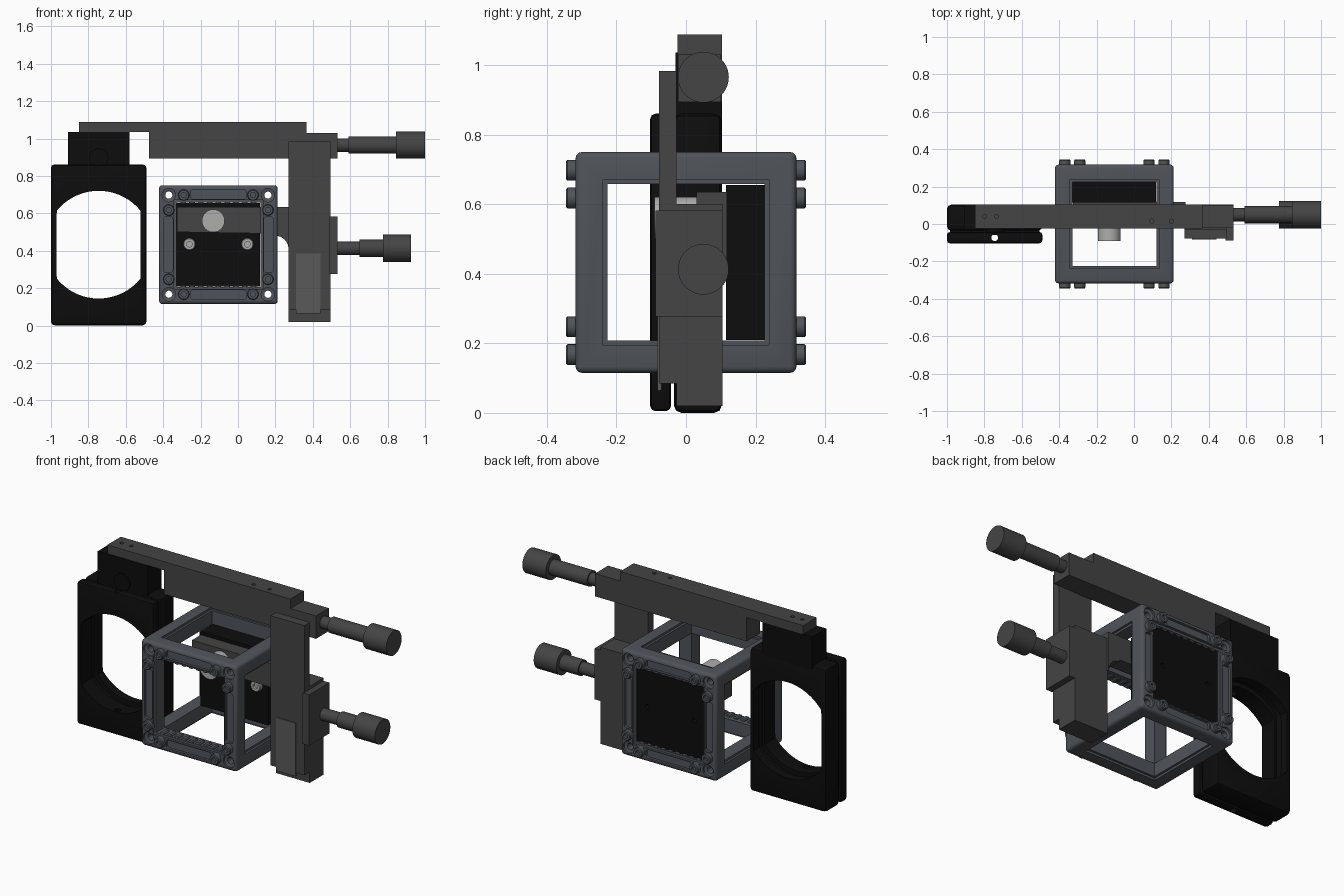
import bpy, bmesh, math
from mathutils import Vector

if "Cube" in bpy.data.objects:
    bpy.data.objects.remove(bpy.data.objects["Cube"])


def material(name, c):
    m = bpy.data.materials.new(name)
    m.diffuse_color = (*c, 1)
    m.use_nodes = True
    m.node_tree.nodes["Principled BSDF"].inputs["Base Color"].default_value = m.diffuse_color
    return m


STEEL = material("blue_grey", (0.078, 0.088, 0.1))
GREY = material("dark_grey", (0.058, 0.058, 0.058))
PALE = material("mid_grey", (0.1, 0.1, 0.1))
BLACK = material("black", (0.004, 0.004, 0.004))
METAL = material("metal", (0.42, 0.42, 0.41))


def finish(name, bm, mat):
    bmesh.ops.recalc_face_normals(bm, faces=bm.faces)
    me = bpy.data.meshes.new(name)
    bm.to_mesh(me)
    bm.free()
    ob = bpy.data.objects.new(name, me)
    bpy.context.collection.objects.link(ob)
    if mat:
        me.materials.append(mat)
    return ob


def box(name, x, y, z, mat=None, bevel=0, seg=2, only=None):
    """Box from ranges; bevel all edges, or only those along one axis."""
    bm = bmesh.new()
    bmesh.ops.create_cube(bm, size=1)
    for v in bm.verts:
        v.co = [r[0] + (c + 0.5) * (r[1] - r[0]) for c, r in zip(v.co, (x, y, z))]
    if bevel:
        edges = [e for e in bm.edges if only is None
                 or abs((e.verts[0].co - e.verts[1].co).normalized()[only]) > 0.9]
        bmesh.ops.bevel(bm, geom=edges, offset=bevel, segments=seg, profile=0.5, affect='EDGES')
    return finish(name, bm, mat)


def prism(name, pts, y0, y1, mat=None):
    """Extrude an x-z outline along y."""
    bm = bmesh.new()
    f = bm.faces.new([bm.verts.new((px, y0, pz)) for px, pz in pts])
    r = bmesh.ops.extrude_face_region(bm, geom=[f])
    for v in r["geom"]:
        if isinstance(v, bmesh.types.BMVert):
            v.co.y = y1
    return finish(name, bm, mat)


def lathe(name, prof, origin, axis, mat=None, n=32):
    """Turn (distance, radius) pairs around an axis, capped at both ends."""
    bm = bmesh.new()
    a = Vector(axis)
    u = a.orthogonal().normalized()
    w = a.cross(u)
    rings = []
    for t, r in prof:
        rings.append([bm.verts.new(Vector(origin) + a * t + r * (
            u * math.cos(k * math.tau / n) + w * math.sin(k * math.tau / n))) for k in range(n)])
    for p, q in zip(rings, rings[1:]):
        for k in range(n):
            bm.faces.new((p[k], p[(k + 1) % n], q[(k + 1) % n], q[k]))
    bm.faces.new(rings[0])
    bm.faces.new(rings[-1])
    return finish(name, bm, mat)


def cut(ob, *cutters):
    for c in cutters:
        m = ob.modifiers.new("cut", 'BOOLEAN')
        m.operation, m.solver, m.object = 'DIFFERENCE', 'EXACT', c
        bpy.context.view_layer.objects.active = ob
        bpy.ops.object.modifier_apply(modifier=m.name)
        bpy.data.objects.remove(c)


# Cage cube: bevelled block opened along all three axes
CX, CZ, H, O = -0.105, 0.4325, 0.3175, 0.225
cube = box("cage_cube", (CX - H, CX + H), (-H, H), (CZ - H, CZ + H), STEEL, 0.018, 3)
R = ((CX - O, CX + O), (-O, O), (CZ - O, CZ + O))
for ax in range(3):
    r = list(R)
    r[ax] = (-2, 2)
    cut(cube, box("cutter", *r))
    mid = (CX, 0, CZ)
    for s in (-1, 1):
        # shallow rebate around each opening
        r = [(c - O - 0.013, c + O + 0.013) for c in mid]
        r[ax] = sorted((mid[ax] + s * (H - 0.013), mid[ax] + s * (H + 0.1)))
        cut(cube, box("cutter", *r))
for s in (-1, 1):
    yr = sorted((s * (H - 0.015), s * (H + 0.1)))
    for t in (-1, 1):
        # rounded slots on front and back bars
        a, b = CX + t * 0.268, CZ + t * 0.268
        cut(cube,
            box("cutter", (CX - 0.15, CX + 0.15), yr, (b - 0.025, b + 0.025), None, 0.015, 3, 1),
            box("cutter", (a - 0.025, a + 0.025), yr, (CZ - 0.15, CZ + 0.15), None, 0.015, 3, 1))
for sx in (-1, 1):
    for sz in (-1, 1):
        # through bores with countersunk mouths, and the screws beside them
        x, z = CX + sx * 0.265, CZ + sz * 0.265
        cut(cube, lathe("cutter", [(-0.4, 0.036), (-0.305, 0.036), (-0.3, 0.019), (0.3, 0.019),
                                   (0.305, 0.036), (0.4, 0.036)], (x, 0, z), (0, 1, 0)))
        for sy in (-1, 1):
            for dx, dz in ((0.185, 0.265), (0.265, 0.185)):
                lathe("cage_screw", [(0.29, 0.03), (0.34, 0.03), (0.345, 0.026), (0.345, 0.014),
                                     (0.33, 0.014)], (CX + sx * dx, 0, CZ + sz * dz), (0, sy, 0), STEEL, 24)
# toothed rim along the top and bottom of the front and back openings
for sy in (-1, 1):
    for sz in (-1, 1):
        for k in range(9):
            x, z = CX + (k - 4) * 0.047, CZ + sz * 0.228
            y = sy * 0.275
            box("rim_tooth", (x - 0.015, x + 0.015), (y - 0.028, y + 0.028),
                (z - 0.012, z + 0.012), STEEL, 0.006, 1)

# Mounting plate filling the back of the cube
plate = box("back_plate", (-0.328, 0.118), (0.115, 0.295), (0.21, 0.655), BLACK)
for x in (-0.26, 0.05):
    cut(plate, lathe("cutter", [(0, 0.013), (1, 0.013)], (x, 0, 0.435), (0, 1, 0)))
    lathe("plate_screw", [(0.12, 0.033), (0.095, 0.033), (0.09, 0.029), (0.09, 0.015),
                          (0.105, 0.015)], (x, 0, 0.435), (0, 1, 0), METAL, 24)

# Bracket reaching from the slide into the cube, with a curved foot
arc = [(0.27 - 0.09 * math.cos(k * math.pi / 16), 0.4 + 0.09 * math.sin(k * math.pi / 16))
       for k in range(8, -1, -1)]
prism("bracket_arm", [(-0.327, 0.5), (-0.327, 0.635), (0.275, 0.635), (0.275, 0.49)],
      0.03, 0.118, GREY)
foot = [(0.275, 0.495), (0.2, 0.495)] + [
    (0.2 + 0.07 * math.sin(k * math.pi / 16), 0.41 + 0.07 * math.cos(k * math.pi / 16))
    for k in range(9)] + [(0.275, 0.40)]
prism("bracket_foot", foot, 0.03, 0.118, GREY)
lathe("round_mirror", [(-0.09, 0.061), (0.03, 0.061)], (-0.132, 0, 0.56), (0, 1, 0), METAL, 40)


# Aperture holder on the left: two plates with a flat-sided round opening
def opening(r, half):
    return [(-0.745 + max(-half, min(half, r * math.cos(a))), 0.4325 + r * math.sin(a))
            for a in (k * math.tau / 64 for k in range(64))]


front = box("aperture_front_plate", (-1, -0.49), (-0.103, -0.043), (0.005, 0.86), BLACK, 0.015, 2)
rear = box("aperture_rear_plate", (-1, -0.49), (-0.035, 0.103), (0, 0.86), BLACK, 0.022, 2)
neck = box("aperture_spacer", (-0.985, -0.505), (-0.06, -0.02), (0.1, 0.78), BLACK)
for ob in (front, rear, neck):
    cut(ob, prism("cutter", opening(0.288, 0.225), -1, 1))
cut(rear, prism("cutter", opening(0.315, 0.238), 0.0, 0.05))
cut(front, lathe("cutter", [(-1, 0.018), (2, 0.018)], (-0.745, -0.073, 0), (0, 0, 1)))
box("aperture_tab", (-0.91, -0.58), (-0.03, 0.103), (0.8, 1.036), BLACK)
lathe("tab_boss", [(-0.04, 0.052), (0, 0.052)], (-0.745, 0, 0.895), (0, 1, 0), BLACK)

# Horizontal arm
arm = prism("top_arm", [(-0.85, 1.036), (-0.85, 1.088), (0.365, 1.088), (0.365, 0.893),
                        (-0.475, 0.893), (-0.475, 1.036)], -0.025, 0.103, GREY)
for x, y in ((-0.8, 0.04), (-0.735, 0.04), (0.095, 0.015), (0.2, 0.015)):
    cut(arm, lathe("cutter", [(1.05, 0.011), (1.2, 0.011)], (x, y, 0), (0, 0, 1), None, 16))
box("top_arm_end", (0.36, 0.533), (-0.022, 0.101), (0.893, 1.03), GREY)

# Vertical slide on the right
box("slide_front_rail", (0.27, 0.495), (-0.077, -0.027), (0.085, 0.983), GREY)
box("slide_back_block", (0.27, 0.495), (-0.027, 0.105), (0.02, 0.6), GREY)
box("slide_panel", (0.31, 0.44), (-0.082, -0.07), (0.065, 0.385), PALE)
box("slide_carriage", (0.49, 0.533), (-0.088, 0.105), (0.277, 0.582), GREY)

# Adjuster knobs
for name, z, a, b, c in (("upper_knob", 0.965, 0.59, 0.845, 1.0), ("lower_knob", 0.413, 0.65, 0.775, 0.925)):
    lathe(name, [(0.52, 0.036), (a, 0.036), (a, 0.046), (b, 0.046), (b, 0.073), (c, 0.073)],
          (0, 0.05, z), (1, 0, 0), GREY, 40)

bpy.ops.object.select_all(action='SELECT')
bpy.context.view_layer.objects.active = cube
bpy.ops.object.shade_smooth_by_angle(angle=math.radians(30))
